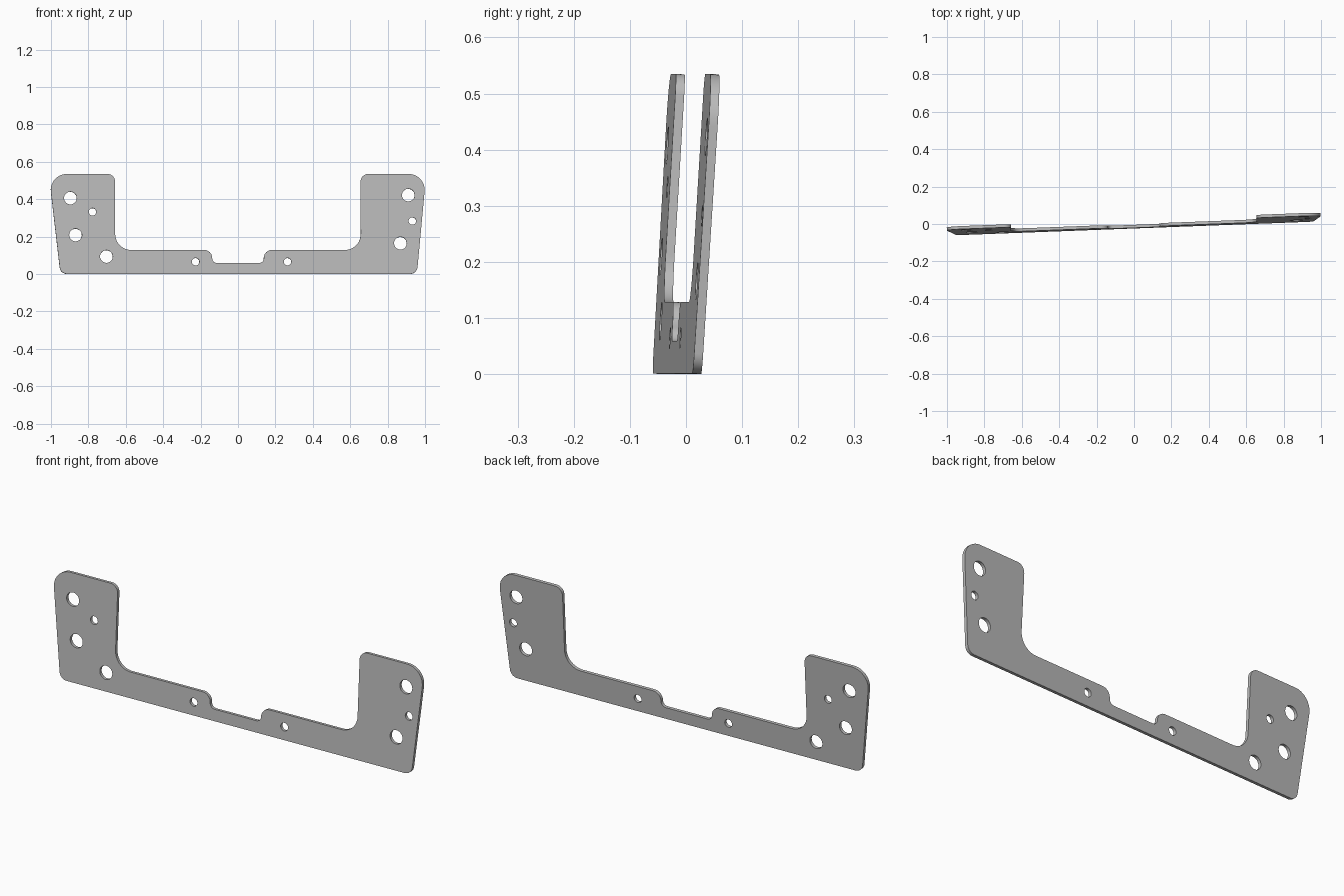
import bpy
import math
from mathutils import Matrix, Vector

cube = bpy.data.objects.get("Cube")
if cube:
    bpy.data.objects.remove(cube, do_unlink=True)

THICKNESS = 0.016

# Outline corners: x, z, fillet radius
OUTLINE = [
    (-0.95, 0, 0.04), (0.957, 0, 0.04),
    (1.008, 0.535, 0.085), (0.657, 0.535, 0.04),
    (0.657, 0.128, 0.085), (0.138, 0.128, 0.043),
    (0.138, 0.058, 0.025), (-0.138, 0.058, 0.025),
    (-0.138, 0.128, 0.043), (-0.657, 0.128, 0.085),
    (-0.657, 0.535, 0.04), (-1.011, 0.535, 0.085),
]
LARGE_HOLES = [(-0.896, 0.406), (-0.869, 0.208), (-0.704, 0.093),
               (0.912, 0.422), (0.869, 0.164)]
SMALL_HOLES = [(-0.778, 0.332), (-0.227, 0.065), (0.265, 0.065), (0.933, 0.283)]


def fillet(prev, corner, following, radius, steps=10):
    """Points of an arc that rounds one corner."""
    a, b = (prev - corner).normalized(), (following - corner).normalized()
    half = a.angle(b) / 2
    center = corner + (a + b).normalized() * radius / math.sin(half)
    start = corner + a * radius / math.tan(half) - center
    end = corner + b * radius / math.tan(half) - center
    sweep = start.angle_signed(end)
    return [center + Matrix.Rotation(-sweep * i / steps, 2) @ start
            for i in range(steps + 1)]


def circle(x, z, radius, sides=32):
    return [Vector((x + radius * math.cos(math.tau * i / sides),
                    z + radius * math.sin(math.tau * i / sides)))
            for i in range(sides)]


def add_loop(curve, points):
    spline = curve.splines.new("POLY")
    spline.points.add(len(points) - 1)
    for target, p in zip(spline.points, points):
        target.co = (p.x, p.y, 0, 1)
    spline.use_cyclic_u = True


# Flat filled profile with holes, extruded to plate thickness
curve = bpy.data.curves.new("bracket_plate", "CURVE")
curve.dimensions = "2D"
curve.fill_mode = "BOTH"
curve.extrude = THICKNESS / 2
corners = [Vector(c[:2]) for c in OUTLINE]
border = []
for i, (x, z, radius) in enumerate(OUTLINE):
    border += fillet(corners[i - 1], corners[i], corners[(i + 1) % len(corners)], radius)
add_loop(curve, border)
for x, z in LARGE_HOLES:
    add_loop(curve, circle(x, z, 0.034))
for x, z in SMALL_HOLES:
    add_loop(curve, circle(x, z, 0.02))

plate = bpy.data.objects.new("bracket_plate", curve)
bpy.context.collection.objects.link(plate)
bpy.ops.object.select_all(action="DESELECT")
plate.select_set(True)
bpy.context.view_layer.objects.active = plate
bpy.ops.object.convert(target="MESH")
plate = bpy.context.object

# Stand the plate up with a slight lean back and a slight turn
place = (Matrix.Translation((0, -0.016, 0.0005))
         @ Matrix.Rotation(math.atan(0.038), 4, "Z")
         @ Matrix.Rotation(math.pi / 2 - math.atan(0.06), 4, "X"))
plate.data.transform(place)

# Plain grey metal
grey = bpy.data.materials.new("grey_metal")
grey.use_nodes = True
grey.diffuse_color = (0.5, 0.5, 0.5, 1)
grey.node_tree.nodes["Principled BSDF"].inputs["Base Color"].default_value = (0.5, 0.5, 0.5, 1)
plate.data.materials.clear()
plate.data.materials.append(grey)
bpy.ops.object.shade_smooth_by_angle(angle=math.radians(30))
